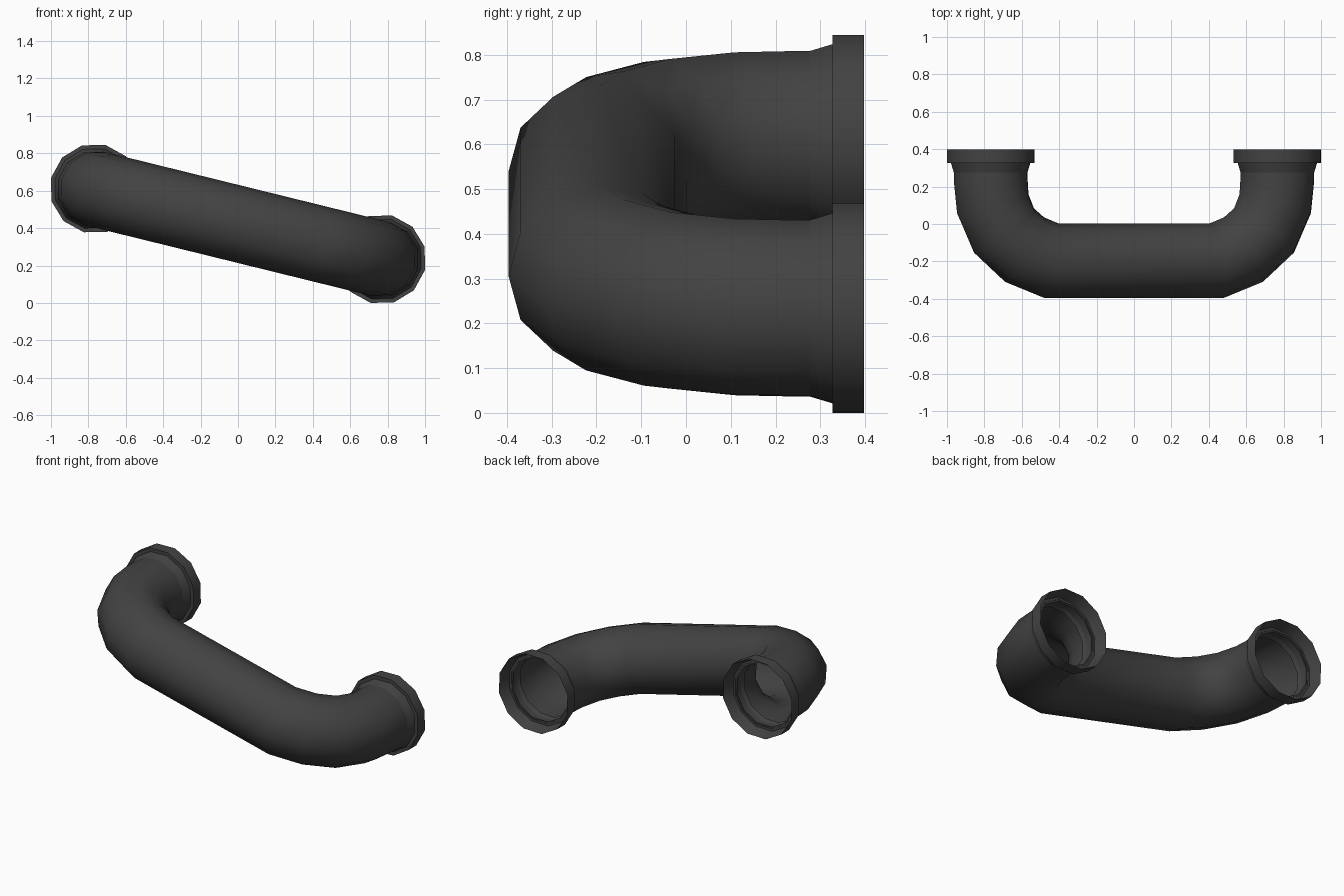
import bpy, bmesh, math
from mathutils import Vector, Matrix

cube = bpy.data.objects.get("Cube")
if cube:
    bpy.data.objects.remove(cube)

SIDES = 12
PIPE_R = 0.203
COLLAR_R = 0.2405
TILT = math.atan2(0.3775, 1.533)
COS = math.cos(TILT)
# The handle is laid out flat, then tilted so its left end sits lower
PLACE = Matrix.Translation((0, 0, 0.4225)) @ Matrix.Rotation(TILT, 4, 'Y')

metal = bpy.data.materials.new("dark grey")
metal.use_nodes = True
colour = (0.055, 0.055, 0.055, 1)
metal.diffuse_color = colour
metal.node_tree.nodes["Principled BSDF"].inputs["Base Color"].default_value = colour


def loft(name, rings):
    """Skin a list of (centre, tangent, radius) rings lying in the flat plane."""
    bm = bmesh.new()
    loops = []
    up = Vector((0, 0, 1))
    for centre, tangent, radius in rings:
        side = tangent.normalized().cross(up)
        loops.append([
            bm.verts.new(PLACE @ (centre + radius * (
                side * math.cos(math.tau * i / SIDES) + up * math.sin(math.tau * i / SIDES))))
            for i in range(SIDES)])
    for a, b in zip(loops, loops[1:]):
        for i in range(SIDES):
            j = (i + 1) % SIDES
            bm.faces.new((a[i], a[j], b[j], b[i]))
    mesh = bpy.data.meshes.new(name)
    bm.to_mesh(mesh)
    bm.free()
    mesh.materials.append(metal)
    obj = bpy.data.objects.new(name, mesh)
    bpy.context.collection.objects.link(obj)
    bpy.ops.object.select_all(action='DESELECT')
    obj.select_set(True)
    bpy.context.view_layer.objects.active = obj
    bpy.ops.object.shade_smooth_by_angle(angle=math.radians(40))
    return obj


# Bent pipe: half a centre line, mirrored to the other end
half = [(0.44, -0.197), (0.585, -0.137), (0.695, -0.035),
        (0.755, 0.108), (0.7665, 0.24), (0.7665, 0.33)]
right = [Vector((-x / COS, y, 0)) for x, y in reversed(half)]
left = [Vector((x / COS, y, 0)) for x, y in half]
path = right + left
rings = []
for i, p in enumerate(path):
    before = (p - path[i - 1]).normalized() if i else Vector((0, -1, 0))
    after = (path[i + 1] - p).normalized() if i + 1 < len(path) else Vector((0, 1, 0))
    rings.append((p, before + after, PIPE_R))
loft("bent_pipe", rings)

# Collars: a stepped ring at each end with an open, tapering mouth
collar_profile = [(0.327, PIPE_R - 0.01), (0.327, COLLAR_R),
                  (0.398, COLLAR_R), (0.25, PIPE_R - 0.008)]
for name, sign in (("left_collar", 1), ("right_collar", -1)):
    loft(name, [(Vector((sign * 0.7665 / COS, y, 0)), Vector((0, 1, 0)), r)
                for y, r in collar_profile])
